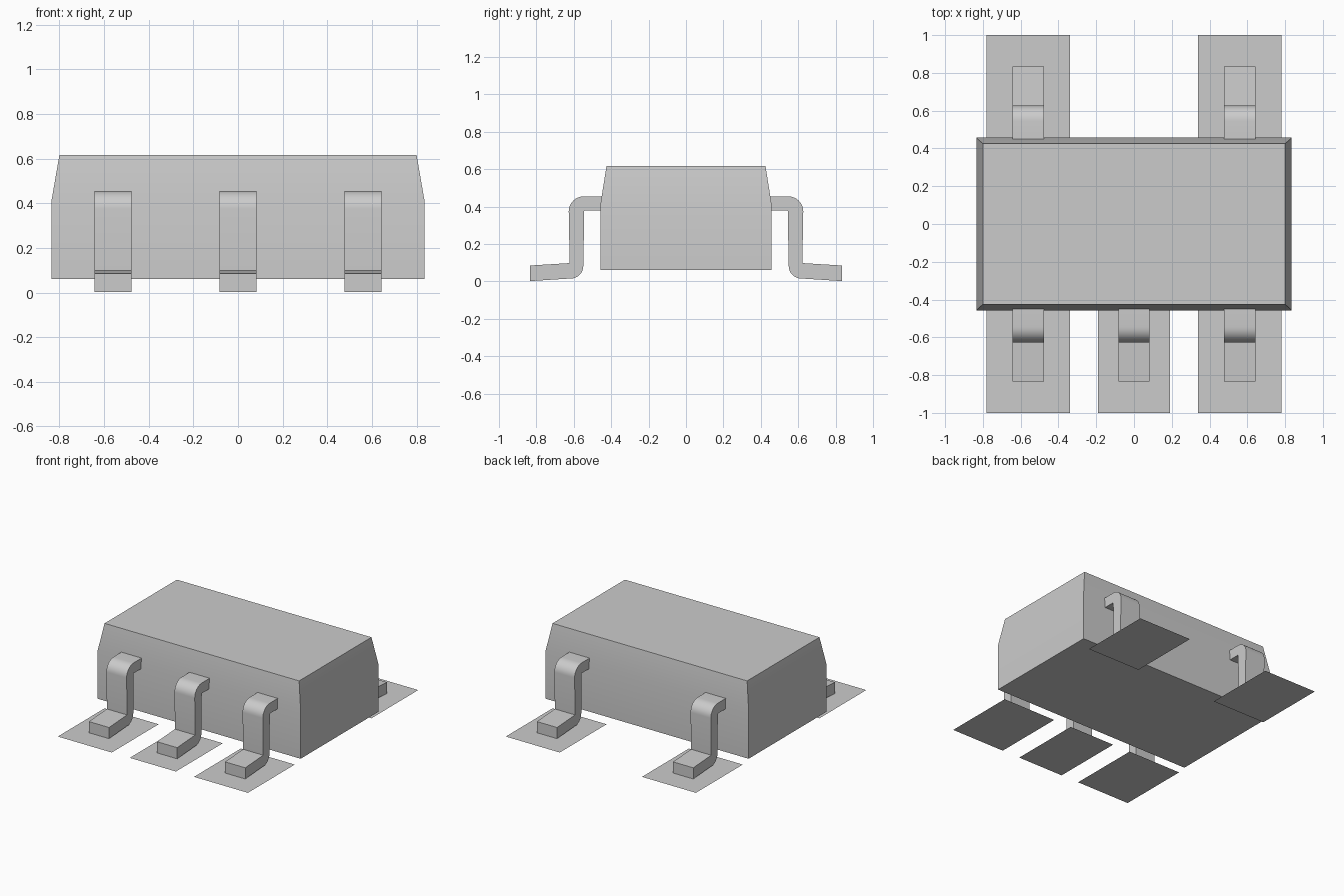
import bpy, bmesh
from math import cos, sin, pi, radians

cube = bpy.data.objects.get("Cube")
if cube:
    bpy.data.objects.remove(cube)

grey = bpy.data.materials.new("plain_grey")
grey.use_nodes = True
colour = (0.6, 0.6, 0.6, 1)
grey.diffuse_color = colour
grey.node_tree.nodes["Principled BSDF"].inputs["Base Color"].default_value = colour


def finish(bm, name, smooth=True):
    mesh = bpy.data.meshes.new(name)
    if smooth:
        bmesh.ops.recalc_face_normals(bm, faces=bm.faces)
    bm.to_mesh(mesh)
    bm.free()
    mesh.materials.append(grey)
    obj = bpy.data.objects.new(name, mesh)
    bpy.context.collection.objects.link(obj)
    if smooth:
        bpy.ops.object.select_all(action="DESELECT")
        obj.select_set(True)
        bpy.context.view_layer.objects.active = obj
        bpy.ops.object.shade_smooth_by_angle(angle=radians(30))


def arc(cy, cz, ry, rz, start, end, steps=8):
    angles = [radians(start + (end - start) * i / steps) for i in range(steps + 1)]
    return [(cy + ry * cos(a), cz + rz * sin(a)) for a in angles]


# Package body: straight lower walls, tapered upper walls
def body():
    bm = bmesh.new()
    rings = []
    for x, y, z in [(0.835, 0.457, 0.06), (0.835, 0.457, 0.415), (0.8, 0.425, 0.617)]:
        rings.append([bm.verts.new((sx * x, sy * y, z))
                      for sx, sy in [(-1, -1), (1, -1), (1, 1), (-1, 1)]])
    for low, high in zip(rings, rings[1:]):
        for i in range(4):
            j = (i + 1) % 4
            bm.faces.new((low[i], low[j], high[j], high[i]))
    bm.faces.new(rings[0][::-1])
    bm.faces.new(rings[-1])
    finish(bm, "package_body")


# Bent lead: side profile (distance from centre, height) extruded across x
def lead(name, x, side):
    profile = [(0.45, 0.455)]
    profile += arc(0.545, 0.375, 0.082, 0.08, 90, 0)
    profile += [(0.622, 0.098), (0.833, 0.085), (0.833, 0.002)]
    profile += arc(0.617, 0.083, 0.068, 0.068, 275, 180)
    profile += [(0.544, 0.378), (0.45, 0.378)]
    bm = bmesh.new()
    face = bm.faces.new([bm.verts.new((x - 0.083, side * y, z)) for y, z in profile])
    moved = bmesh.ops.extrude_face_region(bm, geom=[face])["geom"]
    verts = [v for v in moved if isinstance(v, bmesh.types.BMVert)]
    bmesh.ops.translate(bm, verts=verts, vec=(0.166, 0, 0))
    finish(bm, name)


# Flat solder pad
def pad(name, x, half_width, side):
    bm = bmesh.new()
    corners = [(-1, 0.45), (1, 0.45), (1, 1), (-1, 1)]
    pts = [bm.verts.new((x + sx * half_width, side * y, 0)) for sx, y in corners]
    bm.faces.new(pts if side > 0 else pts[::-1])
    finish(bm, name, smooth=False)


body()
for row, side, places in [("front", -1, ("right", "middle", "left")),
                          ("back", 1, ("right", "left"))]:
    for place in places:
        sign = {"right": -1, "middle": 0, "left": 1}[place]
        lead(f"{row}_{place}_lead", sign * 0.56, side)
        pad(f"{row}_{place}_pad", sign * 0.56, 0.222 if sign else 0.19, side)
